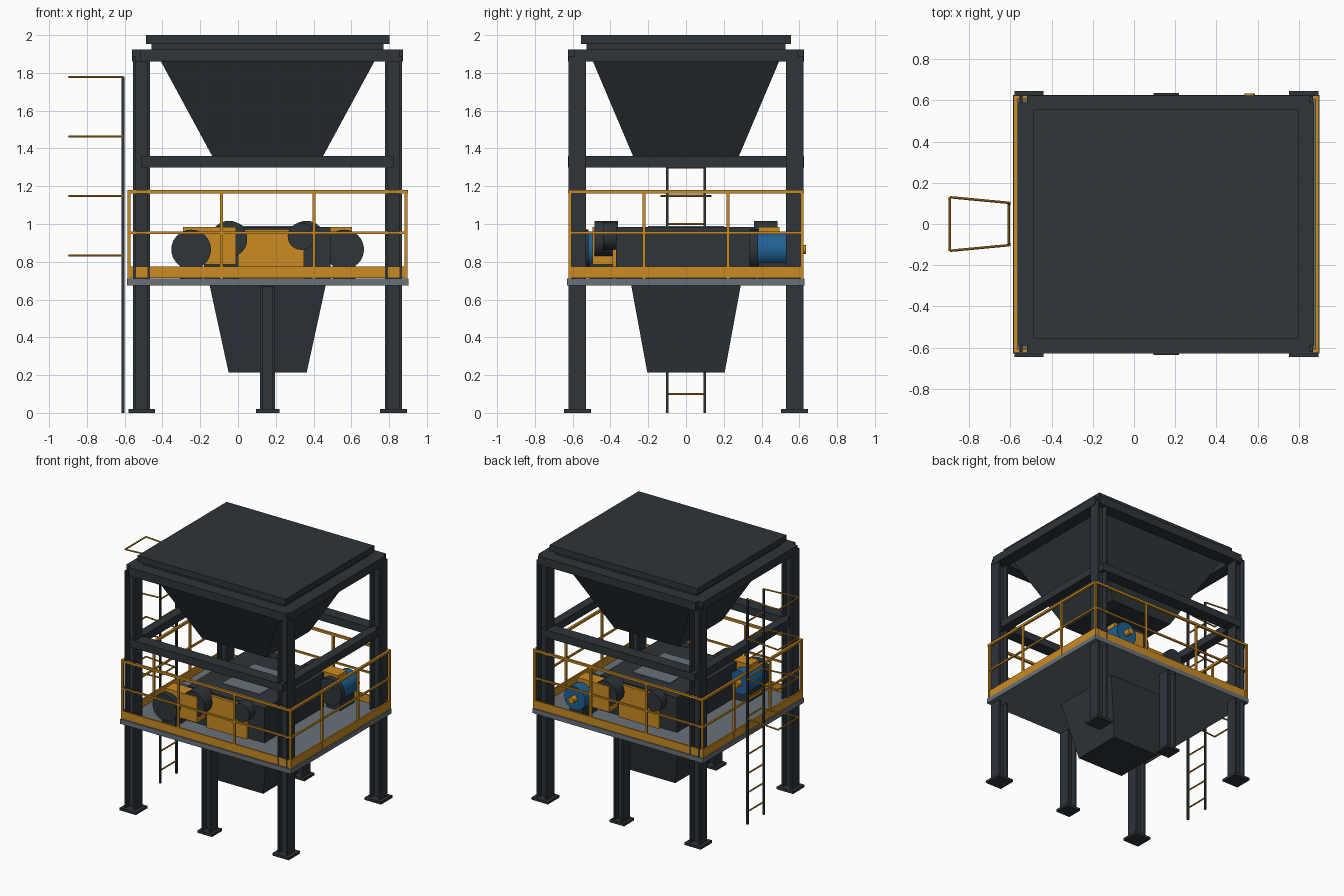
import bpy, bmesh, math
from mathutils import Vector, Matrix

cube = bpy.data.objects.get("Cube")
if cube:
    bpy.data.objects.remove(cube, do_unlink=True)


def material(name, rgb):
    m = bpy.data.materials.new(name)
    m.use_nodes = True
    m.diffuse_color = (*rgb, 1)
    b = next(n for n in m.node_tree.nodes if n.type == 'BSDF_PRINCIPLED')
    b.inputs["Base Color"].default_value = (*rgb, 1)
    return m


STEEL = material("dark slate steel", (0.026, 0.035, 0.042))
ORANGE = material("safety orange", (0.60, 0.26, 0.016))
BLUE = material("motor blue", (0.014, 0.12, 0.29))
GREY = material("deck grey", (0.14, 0.165, 0.19))
CX = 0.157          # centre line of the frame
COL_X, COL_Y = 0.667, 0.575


class Part:
    """Collects simple solids into one object."""

    def __init__(self, name, mat):
        self.name, self.mat, self.bm = name, mat, bmesh.new()

    def box(self, x0, x1, y0, y1, z0, z1):
        m = Matrix.Translation(((x0 + x1) / 2, (y0 + y1) / 2, (z0 + z1) / 2))
        m = m @ Matrix.Diagonal((x1 - x0, y1 - y0, z1 - z0, 1))
        bmesh.ops.create_cube(self.bm, size=1, matrix=m)
        return self

    def block(self, c, size):
        return self.box(*[c[i // 2] + (i % 2 - 0.5) * size[i // 2] for i in range(6)])

    def rod(self, a, b, r, sides=8):
        a, b = Vector(a), Vector(b)
        d = b - a
        m = Matrix.Translation((a + b) / 2) @ d.to_track_quat('Z', 'Y').to_matrix().to_4x4()
        bmesh.ops.create_cone(self.bm, cap_ends=True, segments=sides, radius1=r,
                              radius2=r, depth=d.length, matrix=m)
        return self

    def taper(self, z0, half0, z1, half1):
        rings = [[self.bm.verts.new((CX + sx * h[0], sy * h[1], z))
                  for sx, sy in ((-1, -1), (1, -1), (1, 1), (-1, 1))]
                 for z, h in ((z0, half0), (z1, half1))]
        lo, hi = rings
        self.bm.faces.new(lo[::-1])
        self.bm.faces.new(hi)
        for i in range(4):
            j = (i + 1) % 4
            self.bm.faces.new((lo[i], lo[j], hi[j], hi[i]))
        return self

    def h_column(self, x, y, w, top):
        for s in (-1, 1):
            self.block((x + s * (w / 2 - 0.007), y, top / 2), (0.014, 0.092, top))
        return self.block((x, y, top / 2), (w - 0.028, 0.012, top))

    def done(self, smooth=False):
        me = bpy.data.meshes.new(self.name)
        self.bm.to_mesh(me)
        self.bm.free()
        me.materials.append(self.mat)
        ob = bpy.data.objects.new(self.name, me)
        bpy.context.collection.objects.link(ob)
        if smooth:
            bpy.ops.object.select_all(action='DESELECT')
            ob.select_set(True)
            bpy.context.view_layer.objects.active = ob
            bpy.ops.object.shade_smooth_by_angle()
        return ob


# Columns with base plates
for sy, side in ((-1, "front"), (1, "back")):
    y = sy * COL_Y
    for sx, end in ((-1, "right"), (0, "middle"), (1, "left")):
        x = CX + sx * COL_X
        col = Part(f"{side}_{end}_column", STEEL)
        col.h_column(x, y, 0.09 if sx else 0.08, 1.89 if sx else 0.67)
        plate = 0.142 if sx else 0.125
        col.block((x, y, 0.01), (plate, plate, 0.02)).done()

# Two levels of beams
for name, z0, z1, over in (("lower_beams", 1.30, 1.36, 0), ("upper_beams", 1.86, 1.925, 0.03)):
    p = Part(name, STEEL)
    for s in (-1, 1):
        p.box(CX - COL_X - over / 3, CX + COL_X + over, s * COL_Y - 0.049, s * COL_Y + 0.049, z0, z1)
        half = 0.53 + over * 2
        w = 0.035 + over / 2
        p.block((CX + s * (COL_X - 0.01 + over / 3), 0, (z0 + z1) / 2), (2 * w, 2 * half, z1 - z0))
    p.done()

# Feed hopper, lid and discharge chute
Part("feed_hopper", STEEL).taper(1.335, (0.28, 0.27), 1.925, (0.60, 0.52)).done()
lid = Part("hopper_lid", STEEL)
lid.box(CX - 0.614, CX + 0.614, -0.527, 0.527, 1.92, 1.952)
lid.box(CX - 0.645, CX + 0.645, -0.555, 0.555, 1.952, 2.0).done()
Part("discharge_chute", STEEL).taper(0.215, (0.207, 0.205), 0.675, (0.307, 0.29)).done()

# Deck, toe boards and guard rails
Part("deck", GREY).box(CX - 0.745, CX + 0.745, -0.63, 0.627, 0.675, 0.712).done()
RX, RY = 0.733, 0.615
toe = Part("toe_boards", ORANGE)
rails = Part("guard_rails", ORANGE)
for s in (-1, 1):
    toe.block((CX, s * RY, 0.745), (2 * RX, 0.012, 0.062))
    toe.block((CX + s * RX, 0, 0.745), (0.012, 2 * RY, 0.062))
    for z, t in ((1.17, 0.018), (0.953, 0.013)):
        rails.block((CX, s * RY, z), (2 * RX + t, t, t))
        rails.block((CX + s * RX, 0, z), (t, 2 * RY + t, t))
    for k in range(4):
        f = (2 * k / 3 - 1)
        rails.block((CX + f * RX, s * RY, 0.94), (0.016, 0.016, 0.46))
        if k in (1, 2):
            rails.block((CX + s * RX, f * 0.67, 0.94), (0.016, 0.016, 0.46))
toe.done()
rails.done()

# Ladder with orange rungs and safety hoops
LX = -0.608
stiles = Part("ladder_stiles", STEEL)
rungs = Part("ladder_rungs", ORANGE)
hoops = Part("ladder_hoops", ORANGE)
for s in (-1, 1):
    stiles.block((LX, s * 0.1, 0.89), (0.015, 0.013, 1.78))
for k in range(11):
    z = 0.1 + 0.15 * k
    rungs.rod((LX, -0.1, z), (LX, 0.1, z), 0.006)
for k in range(4):
    z = 0.833 + 0.315 * k
    path = [(LX, -0.103, z), (-0.894, -0.13, z), (-0.894, 0.13, z), (LX, 0.103, z)]
    for a, b in zip(path, path[1:]):
        hoops.rod(a, b, 0.006)
for p in (stiles, rungs, hoops):
    p.done()

# Crusher body with top plate and orange end covers
Part("crusher_body", STEEL).box(-0.18, 0.49, -0.37, 0.37, 0.71, 0.985).done()
Part("crusher_top_plate", GREY).box(0.0, 0.33, -0.2, 0.2, 0.982, 0.99).done()
covers = Part("crusher_end_covers", ORANGE)
covers.box(0.0, 0.35, -0.39, -0.365, 0.71, 0.972)
covers.box(-0.036, 0.314, 0.365, 0.39, 0.71, 0.972).done()

# Drives at opposite corners: gearbox, coupling, motor, shaft and bearing
for s, side, y0 in ((-1, "front", -0.56), (1, "back", 0.335)):
    mx, mz = CX + s * 0.405, 0.865
    g0, g1 = sorted((CX + s * 0.167, CX + s * 0.447))
    Part(f"{side}_gearbox", ORANGE).box(g0, g1, s * 0.44 - 0.055, s * 0.44 + 0.055, 0.785, 0.985).done()
    cx = CX + s * 0.205
    Part(f"{side}_coupling", STEEL).rod((cx, s * 0.485, 0.92), (cx, s * 0.36, 0.92), 0.097, 32).done(True)
    bx = CX - s * 0.178
    Part(f"{side}_bearing", STEEL).rod((bx, s * 0.44, 0.935), (bx, s * 0.36, 0.935), 0.072, 32).done(True)
    Part(f"{side}_motor_cap", STEEL).rod((mx, y0, mz), (mx, y0 + 0.045, mz), 0.105, 32).done(True)
    Part(f"{side}_motor", BLUE).rod((mx, y0 + 0.045, mz), (mx, y0 + 0.25, mz), 0.092, 24).done(True)
    Part(f"{side}_motor_shaft", ORANGE).rod((mx, y0 + 0.25, mz), (mx, y0 + 0.30, mz), 0.025, 16).done(True)
    Part(f"{side}_motor_foot", STEEL).box(mx - 0.06, mx + 0.06, y0 + 0.05, y0 + 0.23, 0.71, 0.80).done()
